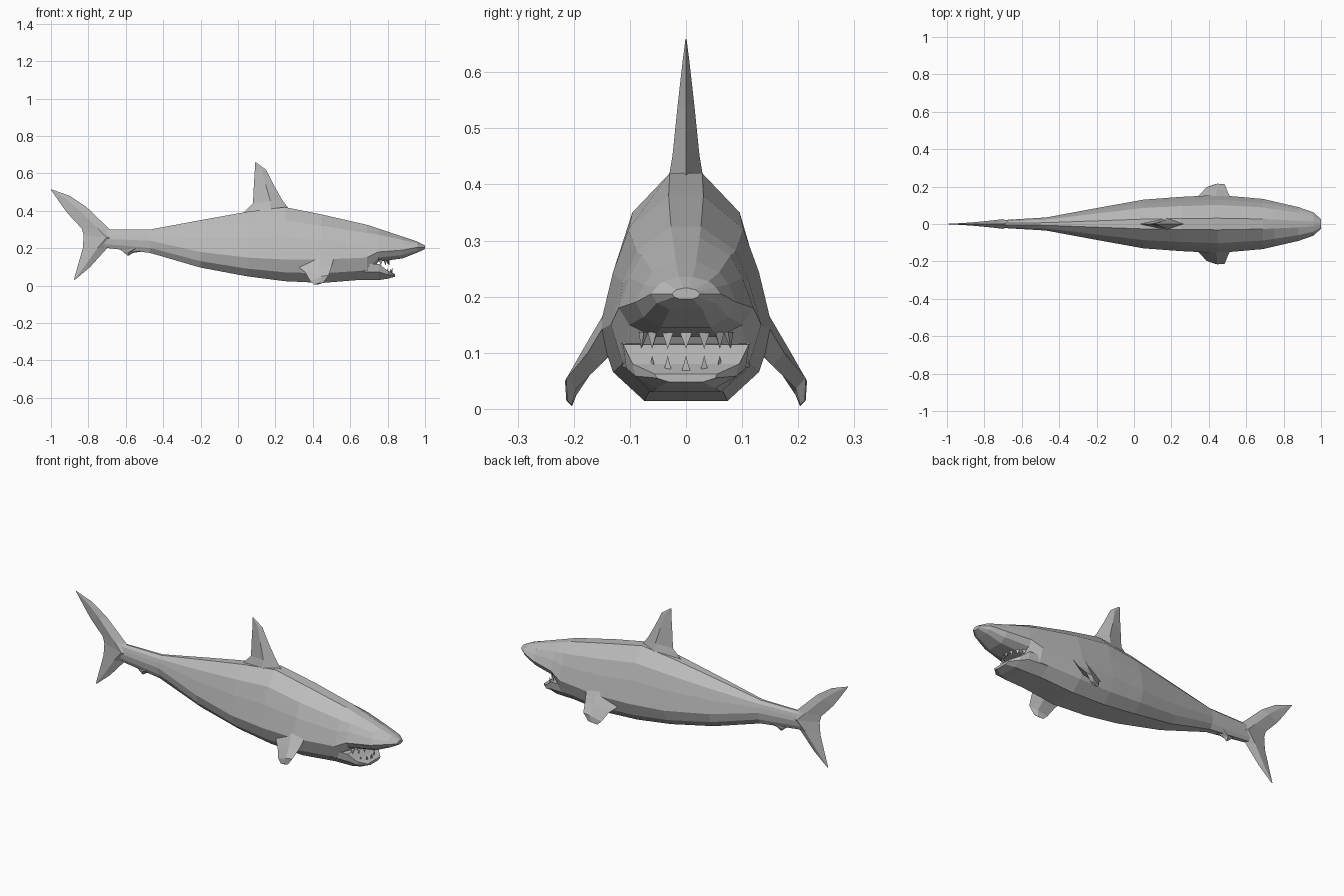
import bpy, bmesh, math
from mathutils import Vector

cube = bpy.data.objects.get("Cube")
if cube:
    bpy.data.objects.remove(cube)

grey = bpy.data.materials.new("shark_grey")
grey.use_nodes = True
COLOUR = (0.5, 0.5, 0.5, 1)
grey.diffuse_color = COLOUR
grey.node_tree.nodes["Principled BSDF"].inputs["Base Color"].default_value = COLOUR


def finish(name, bm):
    bmesh.ops.remove_doubles(bm, verts=bm.verts, dist=0.0005)
    bmesh.ops.recalc_face_normals(bm, faces=bm.faces)
    mesh = bpy.data.meshes.new(name)
    bm.to_mesh(mesh)
    bm.free()
    mesh.materials.append(grey)
    obj = bpy.data.objects.new(name, mesh)
    bpy.context.collection.objects.link(obj)
    return obj


def loft(name, rings):
    """Skin a row of equal-length point rings and cap both ends."""
    bm = bmesh.new()
    rows = [[bm.verts.new(p) for p in ring] for ring in rings]
    n = len(rows[0])
    for a, b in zip(rows, rows[1:]):
        for i in range(n):
            j = (i + 1) % n
            bm.faces.new((a[i], a[j], b[j], b[i]))
    bm.faces.new(rows[0])
    bm.faces.new(rows[-1])
    return finish(name, bm)


def fin(name, sections, normal):
    """Loft diamond sections: leading point, trailing point, half thickness."""
    normal = Vector(normal).normalized()
    rings = []
    for lead, trail, t in sections:
        lead, trail = Vector(lead), Vector(trail)
        mid = lead.lerp(trail, 0.4)
        rings.append((lead, mid + normal * t, trail, mid - normal * t))
    return loft(name, rings)


def flat_fin(name, sections):
    return fin(name, [((a, 0, b), (c, 0, d), t) for a, b, c, d, t in sections], (0, 1, 0))


# Body: x, bottom, top, half width, height of the widest point
stations = [
    (-0.72, 0.20, 0.30, 0.020, 0.25),
    (-0.47, 0.17, 0.30, 0.035, 0.24),
    (-0.20, 0.09, 0.35, 0.085, 0.18),
    (0.05, 0.042, 0.395, 0.130, 0.15),
    (0.25, 0.015, 0.42, 0.145, 0.14),
    (0.45, 0.005, 0.38, 0.155, 0.14),
    (0.69, 0.025, 0.325, 0.134, 0.15),
    (0.75, 0.125, 0.305, 0.120, 0.18),
    (0.88, 0.142, 0.262, 0.090, 0.19),
    (0.96, 0.175, 0.235, 0.062, 0.205),
    (1.0, 0.195, 0.215, 0.025, 0.205),
]


def body_ring(x, low, high, w, wide):
    up, down = high - wide, wide - low
    half = [(0.2, high), (0.66, wide + up * 0.75), (0.84, wide + up * 0.43),
            (1, wide), (0.84, wide - down * 0.55), (0.48, low + down * 0.07)]
    right = [(x, -w * f, z) for f, z in half]
    return right + [(x, w * f, z) for f, z in reversed(half)]


loft("body", [body_ring(*s) for s in stations])

# Lower jaw
jaw = []
for x, w, low, high in [(0.64, 0.12, 0.03, 0.12), (0.755, 0.112, 0.03, 0.115),
                        (0.80, 0.095, 0.037, 0.08), (0.84, 0.055, 0.048, 0.062)]:
    jaw.append([(x, -w, high), (x, w, high), (x, w * 0.95, (low + high) / 2),
                (x, w * 0.55, low), (x, -w * 0.55, low), (x, -w * 0.95, (low + high) / 2)])
loft("lower_jaw", jaw)


# Teeth set around both jaws
def teeth(name, count, reach, z, length):
    bm = bmesh.new()
    for i in range(count):
        a = math.radians(-65 + 130 * i / (count - 1))
        c = Vector((0.73 + reach * math.cos(a), 0.088 * math.sin(a), z))
        side = Vector((-math.sin(a), math.cos(a), 0)) * 0.011
        back = Vector((math.cos(a), math.sin(a), 0)) * -0.014
        base = [bm.verts.new(p) for p in (c + side, c - side, c + back)]
        tip = bm.verts.new(c + Vector((0, 0, length)))
        for k in range(3):
            bm.faces.new((base[k], base[(k + 1) % 3], tip))
        bm.faces.new(base)
    finish(name, bm)


teeth("lower_teeth", 7, 0.095, 0.055, 0.04)
teeth("upper_teeth", 7, 0.08, 0.137, -0.03)

# Dorsal fin
flat_fin("dorsal_fin", [
    (0.28, 0.40, 0.02, 0.38, 0.034), (0.235, 0.46, 0.08, 0.44, 0.024),
    (0.19, 0.54, 0.085, 0.54, 0.015), (0.15, 0.62, 0.09, 0.62, 0.006),
    (0.095, 0.66, 0.09, 0.657, 0.001)])

# Tail fin, from the lower tip to the upper tip
flat_fin("tail_fin", [
    (-0.873, 0.03, -0.877, 0.033, 0.001), (-0.79, 0.10, -0.85, 0.13, 0.008),
    (-0.70, 0.20, -0.83, 0.20, 0.018), (-0.62, 0.25, -0.825, 0.27, 0.026),
    (-0.69, 0.305, -0.835, 0.305, 0.02), (-0.81, 0.42, -0.91, 0.385, 0.01),
    (-0.90, 0.48, -0.95, 0.44, 0.005), (-0.998, 0.515, -1.0, 0.512, 0.001)])

# Anal fin
flat_fin("anal_fin", [
    (-0.47, 0.19, -0.66, 0.215, 0.024), (-0.56, 0.175, -0.62, 0.185, 0.014),
    (-0.585, 0.16, -0.59, 0.16, 0.002)])

# Pectoral fins
for name, s in (("left_pectoral_fin", 1), ("right_pectoral_fin", -1)):
    fin(name, [
        ((0.52, s * 0.13, 0.175), (0.31, s * 0.12, 0.11), 0.028),
        ((0.50, s * 0.175, 0.10), (0.36, s * 0.165, 0.07), 0.020),
        ((0.485, s * 0.213, 0.055), (0.385, s * 0.195, 0.025), 0.012),
        ((0.455, s * 0.212, 0.015), (0.405, s * 0.203, 0.005), 0.006)],
        (0, s * 0.82, 0.57))
